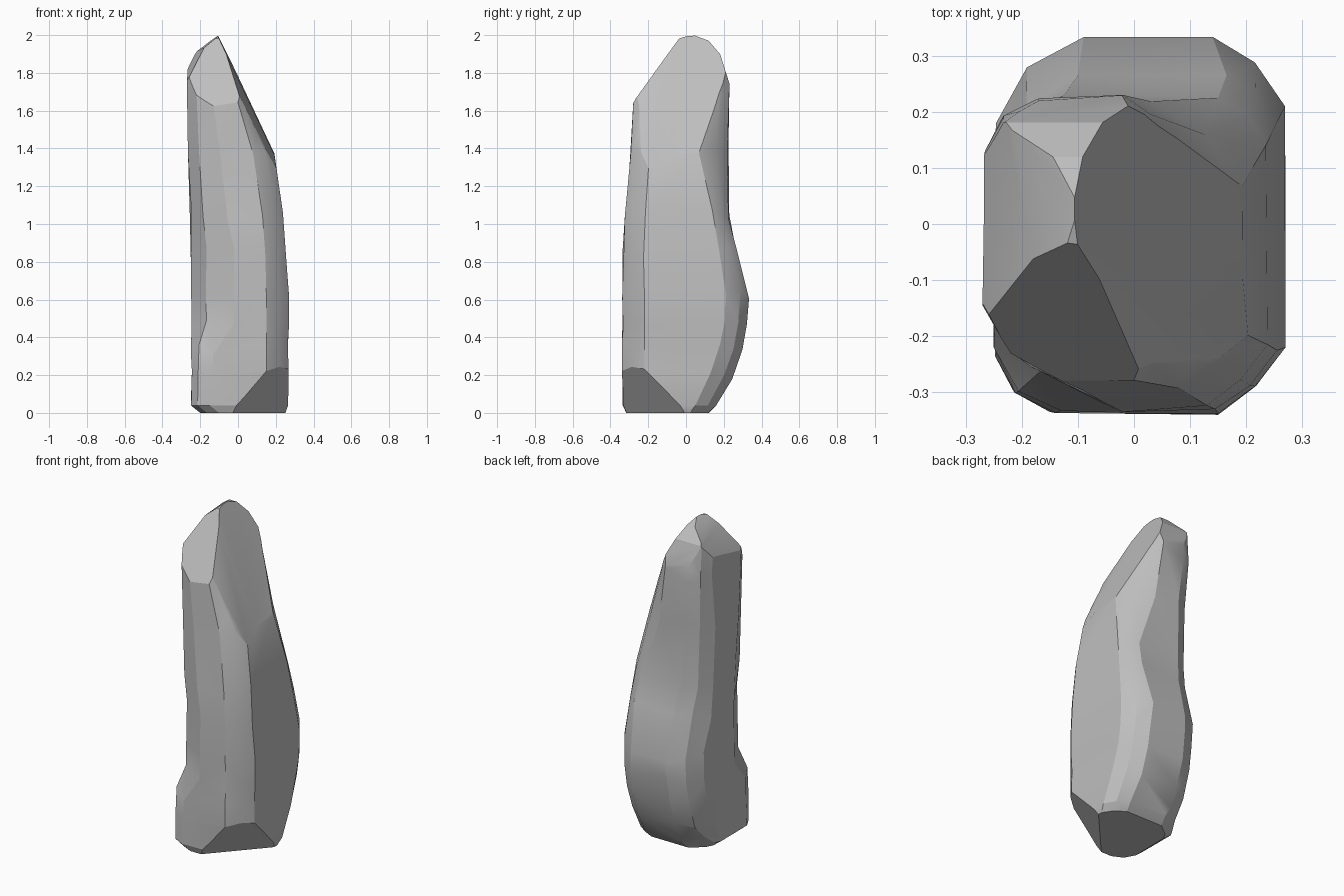
import bpy, bmesh, random
from mathutils import Vector

random.seed(4)
old = bpy.data.objects.get("Cube")
if old:
    bpy.data.objects.remove(old, do_unlink=True)

# Single stone colour
stone = bpy.data.materials.new("stone grey")
stone.use_nodes = True
grey = (0.52, 0.52, 0.52, 1)
stone.diffuse_color = grey
stone.node_tree.nodes["Principled BSDF"].inputs["Base Color"].default_value = grey

# Height, x range, y range, then corner cuts: front +x, back +x, back -x, front -x
LEVELS = [
    (0.00, -.20, .25, -.32, .12, .14, .10, .10, .10),
    (0.04, -.25, .27, -.335, .16, .13, .11, .14, .10),
    (0.20, -.25, .27, -.34, .25, .12, .12, .15, .11),
    (0.34, -.25, .27, -.34, .30, .12, .12, .15, .12),
    (0.48, -.245, .27, -.34, .325, .12, .12, .15, .22),
    (0.63, -.25, .27, -.34, .34, .12, .13, .16, .23),
    (0.85, -.25, .255, -.335, .265, .11, .09, .15, .23),
    (1.05, -.255, .24, -.325, .23, .11, .09, .13, .20),
    (1.40, -.265, .19, -.30, .225, .11, .16, .13, .17),
    (1.70, -.27, .06, -.275, .23, .08, .08, .10, .13),
    (2.00, -.27, .00, -.25, .21, .06, .05, .10, .12),
]


def ring(z, x0, x1, y0, y1, *cuts):
    """Rectangle with each corner broken by two facets."""
    corners = [(x1, y0, -1, 1, .43), (x1, y1, -1, -1, .4),
               (x0, y1, 1, -1, .37), (x0, y0, 1, 1, .35)]
    points = []
    for i, ((x, y, sx, sy, mid), c) in enumerate(zip(corners, cuts)):
        trio = [(1, 0), (mid, mid), (0, 1)]
        for a, b in trio if i % 2 == 0 else reversed(trio):
            wobble = random.uniform(-.008, .008)
            points.append((x + sx * (a * c + max(wobble, 0) * b),
                           y + sy * (b * c + max(-wobble, 0) * a),
                           z + (wobble * 4 if 0.1 < z < 1.9 else 0)))
    return points


# Rough pillar lofted through the rings
bm = bmesh.new()
rings = [[bm.verts.new(p) for p in ring(*level)] for level in LEVELS]
for low, high in zip(rings, rings[1:]):
    for i in range(len(low)):
        j = (i + 1) % len(low)
        bm.faces.new((low[i], low[j], high[j], high[i]))
bm.faces.new(rings[0][::-1])
bm.faces.new(rings[-1])
bmesh.ops.triangulate(bm, faces=[f for f in bm.faces if len(f.verts) == 4])


def chisel(point, normal):
    """Slice away everything in front of a plane and cap the cut."""
    result = bmesh.ops.bisect_plane(bm, geom=bm.verts[:] + bm.edges[:] + bm.faces[:], dist=1e-5,
                                    plane_co=point, plane_no=Vector(normal).normalized(),
                                    clear_outer=True)
    edges = [e for e in result["geom_cut"] if isinstance(e, bmesh.types.BMEdge)]
    bmesh.ops.holes_fill(bm, edges=edges, sides=0)


# Long slanted face on the +x side of the crown, leaning in at the front
chisel((.085, .1, 1.6), (.9, -.02, .43))
chisel((.0, -.2, 1.72), (.88, -.2, .42))
# Crown slopes: -x side, front, back
chisel((-.27, 0, 1.79), (-.86, -.1, .5))
chisel((-.2, 0, 1.92), (-.62, -.04, .78))
chisel((-.08, -.05, 1.965), (-.08, -.8, .55))
chisel((0, -.06, 1.975), (0, -.29, .96))
chisel((0, .12, 1.97), (0, .76, .65))
chisel((0, .19, 1.87), (0, .95, .3))
chisel((0, .04, 2.0), (0, .35, .94))
# Broken lower corner and the worn foot
chisel((.23, -.28, .25), (.62, -.56, -.56))
chisel((.25, .2, .14), (.3, .75, -.55))
chisel((-.2, .16, .14), (-.5, .65, -.55))

bmesh.ops.recalc_face_normals(bm, faces=bm.faces[:])
mesh = bpy.data.meshes.new("standing_stone")
bm.to_mesh(mesh)
bm.free()
mesh.materials.append(stone)
rock = bpy.data.objects.new("standing_stone", mesh)
bpy.context.collection.objects.link(rock)
bpy.context.view_layer.objects.active = rock
rock.select_set(True)
bpy.ops.object.shade_smooth_by_angle(angle=0.4)
